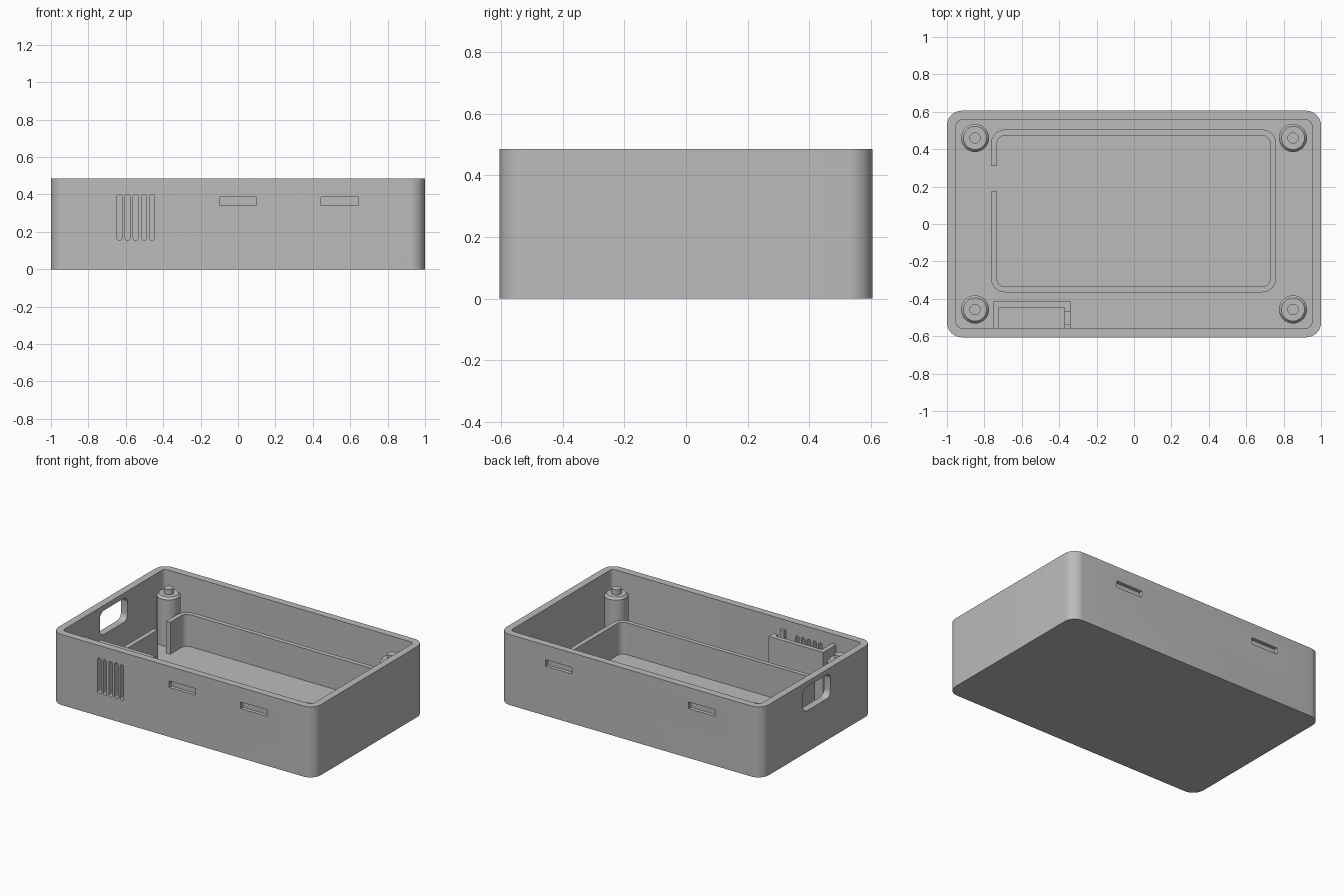
import bpy, bmesh, math

if "Cube" in bpy.data.objects:
    bpy.data.objects.remove(bpy.data.objects["Cube"])

grey = bpy.data.materials.new("plain grey")
grey.diffuse_color = (0.5, 0.5, 0.5, 1)
grey.use_nodes = True
grey.node_tree.nodes["Principled BSDF"].inputs["Base Color"].default_value = grey.diffuse_color


def prism(name, size, centre, radius=0.0, axis='Z', segs=8):
    """Box with the edges along one axis rounded."""
    bm = bmesh.new()
    bmesh.ops.create_cube(bm, size=1)
    for v in bm.verts:
        v.co = [v.co[i] * size[i] + centre[i] for i in range(3)]
    if radius:
        k = 'XYZ'.index(axis)
        edges = [e for e in bm.edges
                 if abs(e.verts[0].co[k] - e.verts[1].co[k]) > 1e-6]
        bmesh.ops.bevel(bm, geom=edges, offset=radius, segments=segs,
                        profile=0.5, affect='EDGES')
    return add(name, bm)


def box(name, lo, hi, radius=0.0, axis='Z'):
    return prism(name, [b - a for a, b in zip(lo, hi)],
                 [(a + b) / 2 for a, b in zip(lo, hi)], radius, axis)


def add(name, bm):
    bmesh.ops.recalc_face_normals(bm, faces=bm.faces)
    mesh = bpy.data.meshes.new(name)
    bm.to_mesh(mesh)
    bm.free()
    mesh.materials.append(grey)
    ob = bpy.data.objects.new(name, mesh)
    bpy.context.collection.objects.link(ob)
    return ob


def select(ob):
    bpy.ops.object.select_all(action='DESELECT')
    ob.select_set(True)
    bpy.context.view_layer.objects.active = ob


def cut(ob, *cutters):
    """Subtract each cutter and remove it."""
    for c in cutters:
        mod = ob.modifiers.new("cut", 'BOOLEAN')
        mod.operation, mod.solver, mod.object = 'DIFFERENCE', 'EXACT', c
        select(ob)
        bpy.ops.object.modifier_apply(modifier=mod.name)
        bpy.data.objects.remove(c, do_unlink=True)


def smooth(ob):
    select(ob)
    bpy.ops.object.shade_smooth_by_angle(angle=math.radians(30))


W, D, H, FLOOR = 1.0, 0.606, 0.486, 0.05
IW, ID = 0.951, 0.556

# Open tray
case = box("case", (-W, -D, 0), (W, D, H), 0.08)
cut(case, box("cavity", (-IW, -ID, FLOOR), (IW, ID, 1), 0.03))

# Vent slots through the front wall
for i in range(5):
    x = -0.634 + i * 0.0435
    cut(case, box("vent", (x - 0.0135, -0.7, 0.155), (x + 0.0135, -0.5, 0.40), 0.0134, 'Y'))

# Blind latch pockets in the front and back walls
for x, side in ((0, -1), (0.545, -1), (-0.545, 1), (0.545, 1)):
    cut(case, prism("pocket", (0.2, 0.05, 0.045), (x, side * D, 0.363)))

# Cable opening in the left wall
cut(case, box("opening", (-1.1, -0.145, 0.285), (-0.9, 0.155, 0.45), 0.045, 'X'))
smooth(case)

# Rounded inner rib with a gap on the left
rib = box("inner_rib", (-0.765, -0.365, FLOOR - 0.01), (0.76, 0.505, 0.27), 0.075)
cut(rib, box("rib_inside", (-0.733, -0.335, 0), (0.728, 0.473, 0.5), 0.043),
    box("rib_gap", (-0.9, 0.175, 0), (-0.7, 0.31, 0.5)))
smooth(rib)

# Three-sided holder behind the vents, with a notched end
holder = box("holder", (-0.755, -0.57, FLOOR - 0.01), (-0.34, -0.415, 0.42))
cut(holder, box("holder_inside", (-0.723, -0.7, 0), (-0.372, -0.447, 0.6)),
    box("holder_notch", (-0.38, -0.535, 0.2), (-0.3, -0.47, 0.6)))

# Corner posts: lathed profile with a chamfer and a locating peg
profile = [(0, FLOOR - 0.01), (0.075, FLOOR - 0.01), (0.075, 0.37), (0.062, 0.385),
           (0.03, 0.385), (0.03, 0.42), (0, 0.42)]
for x, sx in ((-0.85, "left"), (0.85, "right")):
    for y, sy in ((-0.457, "front"), (0.46, "back")):
        bm = bmesh.new()
        vs = [bm.verts.new((x + r, y, z)) for r, z in profile]
        es = [bm.edges.new(p) for p in zip(vs, vs[1:])]
        bmesh.ops.spin(bm, geom=vs + es, cent=(x, y, 0), axis=(0, 0, 1),
                       angle=math.tau, steps=32)
        bmesh.ops.remove_doubles(bm, verts=bm.verts, dist=1e-4)
        smooth(add(f"post_{sy}_{sx}", bm))
